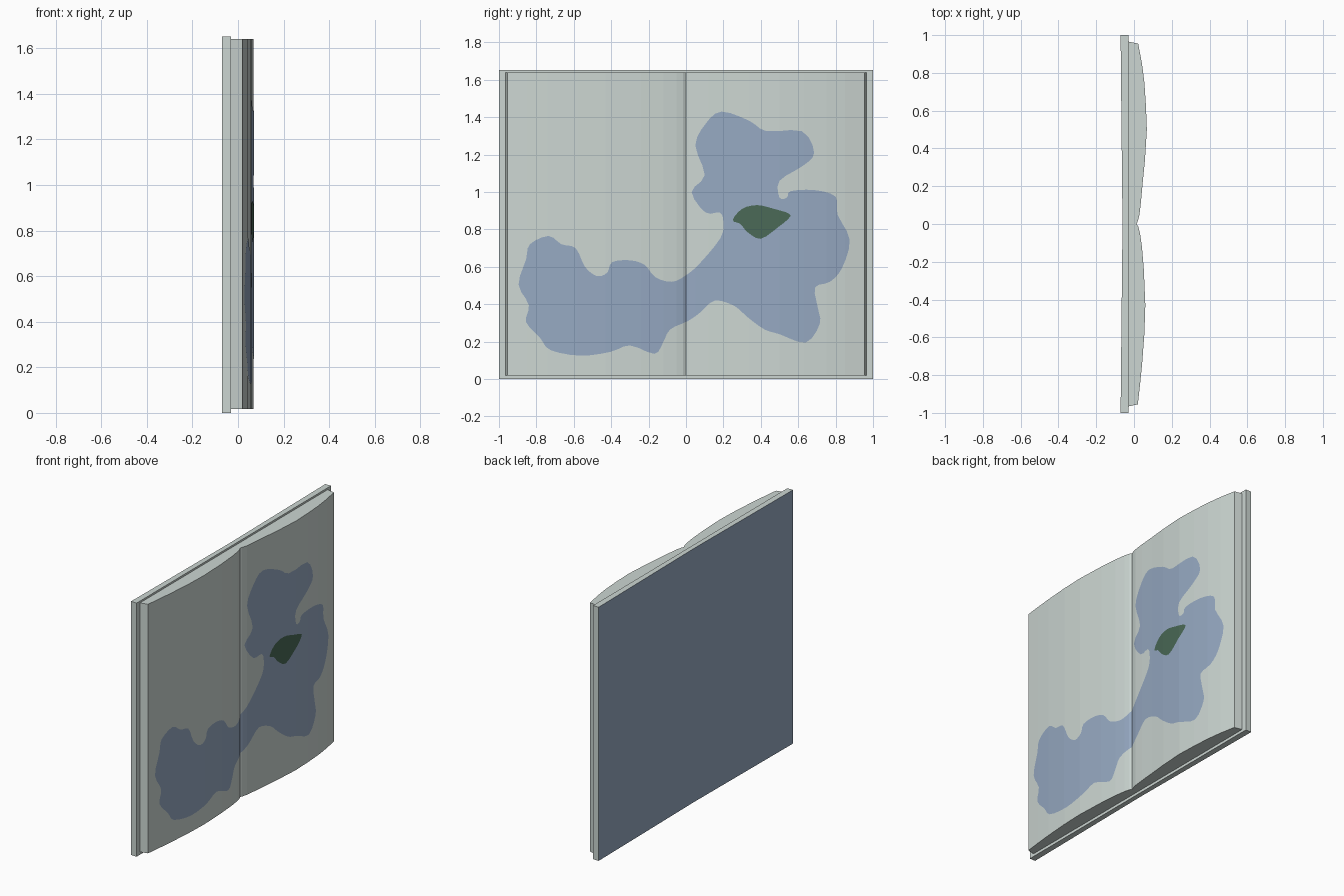
import bpy, bmesh
from mathutils import Vector

if "Cube" in bpy.data.objects:
    bpy.data.objects.remove(bpy.data.objects["Cube"])


def material(name, rgb):
    def lin(v):
        v /= 255
        return v / 12.92 if v <= 0.04045 else ((v + 0.055) / 1.055) ** 2.4
    m = bpy.data.materials.new(name)
    m.diffuse_color = (*[lin(c) for c in rgb], 1)
    m.use_nodes = True
    m.node_tree.nodes["Principled BSDF"].inputs["Base Color"].default_value = m.diffuse_color
    return m


PAPER = material("pale paper", (204, 214, 210))
BLUE = material("slate blue", (150, 169, 194))
GREEN = material("dark green", (74, 105, 86))


def finish(name, bm, mats):
    me = bpy.data.meshes.new(name)
    bm.to_mesh(me)
    bm.free()
    for m in mats:
        me.materials.append(m)
    ob = bpy.data.objects.new(name, me)
    bpy.context.collection.objects.link(ob)
    return ob


def prism(name, outline, z0, z1, mats, rule=None):
    """Extrude an (x, y) outline upwards from z0 to z1."""
    bm = bmesh.new()
    base = bm.faces.new([bm.verts.new((x, y, z0)) for x, y in outline])
    ext = bmesh.ops.extrude_face_region(bm, geom=[base])
    top = [v for v in ext["geom"] if isinstance(v, bmesh.types.BMVert)]
    bmesh.ops.translate(bm, verts=top, vec=(0, 0, z1 - z0))
    bmesh.ops.recalc_face_normals(bm, faces=bm.faces)
    if rule:
        for f in bm.faces:
            f.material_index = rule(f)
    return finish(name, bm, mats)


# Open-page curve as (y, x) knots, right page higher than the left
PAGE = [(-0.955, 0.02), (-0.85, 0.032), (-0.74, 0.043), (-0.58, 0.055),
        (-0.43, 0.06), (-0.24, 0.052), (-0.12, 0.042), (-0.05, 0.032), (-0.015, 0.023),
        (0, 0.014),
        (0.015, 0.02), (0.05, 0.029), (0.12, 0.037), (0.22, 0.046), (0.34, 0.058),
        (0.5, 0.068), (0.63, 0.063), (0.75, 0.055), (0.85, 0.042), (0.955, 0.022)]


def page_x(y):
    for (y0, a), (y1, b) in zip(PAGE, PAGE[1:]):
        if y0 <= y <= y1:
            return a + (b - a) * (y - y0) / (y1 - y0)
    return 0.02


# Cover: thin board, back slightly hollow at the spine, blue behind
prism("cover",
      [(-0.03, -1), (-0.03, 1), (-0.071, 1), (-0.066, 0.5), (-0.061, 0.02),
       (-0.061, -0.02), (-0.066, -0.5), (-0.071, -1)],
      0.0, 1.652, [PAPER, BLUE], lambda f: int(f.normal.x < -0.9))

# Page block
prism("pages", [(-0.032, -0.966)] + [(x, y) for y, x in PAGE] + [(-0.032, 0.966)],
      0.018, 1.64, [PAPER])


def smooth_loop(pts, steps=3):
    """Closed Catmull-Rom curve through the points."""
    out, n = [], len(pts)
    for i in range(n):
        a, b, c, d = (Vector(pts[(i + k) % n]) for k in (-1, 0, 1, 2))
        for s in range(steps):
            t = s / steps
            out.append(0.5 * (2 * b + (c - a) * t + (2 * a - 5 * b + 4 * c - d) * t * t
                              + (3 * b - a - 3 * c + d) * t ** 3))
    return out


def painted_patch(name, pts, lift, mat):
    """Thin painted sheet draped on the page curve; points are (y, z) in hundredths."""
    bm = bmesh.new()
    loop = smooth_loop(pts)
    face = bm.faces.new([bm.verts.new((0, p.x / 100, p.y / 100)) for p in loop])
    face.normal_update()
    if face.normal.x < 0:
        face.normal_flip()
    bmesh.ops.triangulate(bm, faces=[face])
    for y, _ in PAGE:
        bmesh.ops.bisect_plane(bm, geom=bm.verts[:] + bm.edges[:] + bm.faces[:],
                               dist=1e-5, plane_co=(0, y, 0), plane_no=(0, 1, 0))
    for v in bm.verts:
        v.co.x = page_x(v.co.y) + lift
    finish(name, bm, [mat])


# Large blue stain across both pages
painted_patch("blue_patch", [
    (19, 143), (34, 138), (43, 132.5), (62, 132.5), (68.5, 121), (62.5, 114),
    (50, 106), (50, 97), (54, 97), (56, 100.5), (69, 101), (80, 97.5), (81, 88),
    (87.5, 74.5), (83.5, 59.5), (77, 52), (69, 49), (70.5, 38), (71.5, 29.5),
    (64, 19.5), (50, 24), (42, 26.5), (33, 33), (26, 39), (15.5, 42), (7.5, 35.5),
    (1, 31), (-8.5, 26.5), (-12.5, 19), (-17, 13.5), (-30, 18), (-40.5, 14.5),
    (-56.5, 12.5), (-72.5, 15.5), (-78, 22), (-85.5, 30.5), (-84, 39.5),
    (-89.5, 50.5), (-85.5, 64), (-83.5, 72), (-73.5, 76.5), (-66.5, 72), (-59, 70),
    (-54, 60), (-47.5, 55), (-42, 57), (-39.5, 62.5), (-30, 63.5), (-22, 61),
    (-16.5, 54.5), (-7.5, 52), (0, 55.5), (7.5, 62), (18.5, 75.5), (20, 84),
    (18, 89), (10.5, 89), (3, 100), (10, 109), (5, 125), (10.5, 136.5)], 0.0015, BLUE)

# Small green spot on the right page
painted_patch("green_patch", [
    (25, 85), (30, 91), (38, 93), (47, 91), (55, 88.5), (55, 86), (49, 81),
    (40, 75), (33, 78.5), (29, 83)], 0.003, GREEN)
